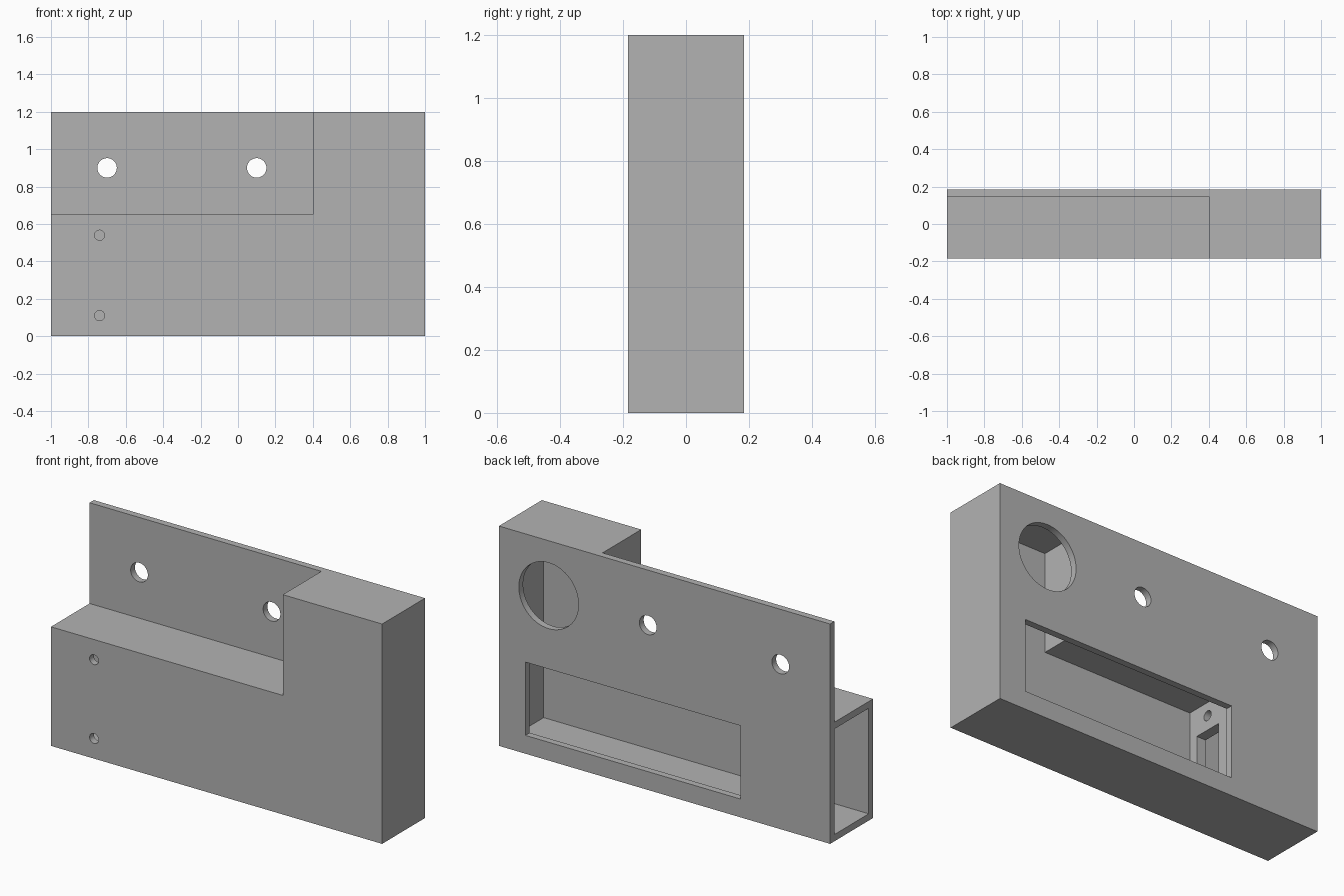
import bpy
import bmesh
import math
from mathutils import Matrix, Vector

if "Cube" in bpy.data.objects:
    bpy.data.objects.remove(bpy.data.objects["Cube"], do_unlink=True)

WALL = 0.037
HALF_DEPTH = 0.185
HEIGHT = 1.2
STEP_X, STEP_Z = 0.4, 0.65          # corner of the front notch
PLATE_Y = HALF_DEPTH - WALL         # inner face of the back plate
MID_Z, SLOT_Y = 0.325, -0.015       # centre of the slot in the partition

grey = bpy.data.materials.new("plain grey")
grey.use_nodes = True
grey.diffuse_color = (0.45, 0.45, 0.45, 1)
grey.node_tree.nodes["Principled BSDF"].inputs["Base Color"].default_value = (0.45, 0.45, 0.45, 1)


def finish(name, bm):
    bmesh.ops.recalc_face_normals(bm, faces=bm.faces)
    mesh = bpy.data.meshes.new(name)
    bm.to_mesh(mesh)
    bm.free()
    mesh.materials.append(grey)
    obj = bpy.data.objects.new(name, mesh)
    bpy.context.collection.objects.link(obj)
    return obj


def prism(name, outline, y0, y1):
    """Extrude an x-z outline from y0 to y1."""
    bm = bmesh.new()
    face = bm.faces.new([bm.verts.new((x, y0, z)) for x, z in outline])
    out = bmesh.ops.extrude_face_region(bm, geom=[face])
    moved = [v for v in out["geom"] if isinstance(v, bmesh.types.BMVert)]
    bmesh.ops.translate(bm, verts=moved, vec=(0, y1 - y0, 0))
    return finish(name, bm)


def box(name, x0, x1, y0, y1, z0, z1):
    return prism(name, [(x0, z0), (x1, z0), (x1, z1), (x0, z1)], y0, y1)


def rod(name, centre, radius, length, axis, sides=48):
    bm = bmesh.new()
    turn = Vector((0, 0, 1)).rotation_difference(Vector(axis)).to_matrix().to_4x4()
    bmesh.ops.create_cone(bm, cap_ends=True, segments=sides, radius1=radius, radius2=radius,
                          depth=length, matrix=Matrix.Translation(centre) @ turn)
    return finish(name, bm)


def cut(target, cutter):
    cutter.hide_render = True
    mod = target.modifiers.new("cut", "BOOLEAN")
    mod.operation = "DIFFERENCE"
    mod.solver = "EXACT"
    mod.object = cutter
    bpy.context.view_layer.objects.active = target
    bpy.ops.object.modifier_apply(modifier=mod.name)
    bpy.data.objects.remove(cutter, do_unlink=True)


# Housing: block with a front notch and a hollow L-shaped inside, open at the right end
housing = box("housing", -1, 1, -HALF_DEPTH, HALF_DEPTH, 0, HEIGHT)
cut(housing, box("notch", -1.2, STEP_X, -0.4, PLATE_Y, STEP_Z, HEIGHT + 0.2))
inner = [(-1.2, WALL), (1 - WALL, WALL), (1 - WALL, HEIGHT - WALL),
         (STEP_X + WALL, HEIGHT - WALL), (STEP_X + WALL, STEP_Z - WALL), (-1.2, STEP_Z - WALL)]
cut(housing, prism("cavity", inner, -PLATE_Y, PLATE_Y))

# Back openings: long window and large round hole
cut(housing, box("window", -0.46, 0.84, 0.1, 0.3, 0.1, 0.5))
cut(housing, rod("round_opening", (0.7, HALF_DEPTH, 0.9), 0.18, 0.2, (0, 1, 0), 64))

# Mounting holes in the back plate
for x in (-0.7, 0.1):
    cut(housing, rod("mounting_hole", (x, HALF_DEPTH, 0.9), 0.052, 0.2, (0, 1, 0)))

# Inner partition with a slot, and screw holes above and below it
partition = box("partition", -0.532, -0.476, -PLATE_Y - 0.01, PLATE_Y + 0.01,
                WALL - 0.01, STEP_Z - WALL + 0.01)
cut(partition, box("slot", -0.7, -0.3, SLOT_Y - 0.081, SLOT_Y + 0.081, MID_Z - 0.135, MID_Z + 0.135))
for side in (-1, 1):
    z = MID_Z + side * 0.215
    cut(partition, rod("partition_screw_hole", (-0.5, SLOT_Y, z), 0.027, 0.3, (1, 0, 0), 32))
    cut(housing, rod("front_screw_hole", (-0.74, -HALF_DEPTH, z), 0.027, 0.2, (0, 1, 0), 32))

# Smooth bores, sharp edges
for obj in (housing, partition):
    bpy.ops.object.select_all(action="DESELECT")
    obj.select_set(True)
    bpy.context.view_layer.objects.active = obj
    bpy.ops.object.shade_smooth_by_angle(angle=math.radians(30))
